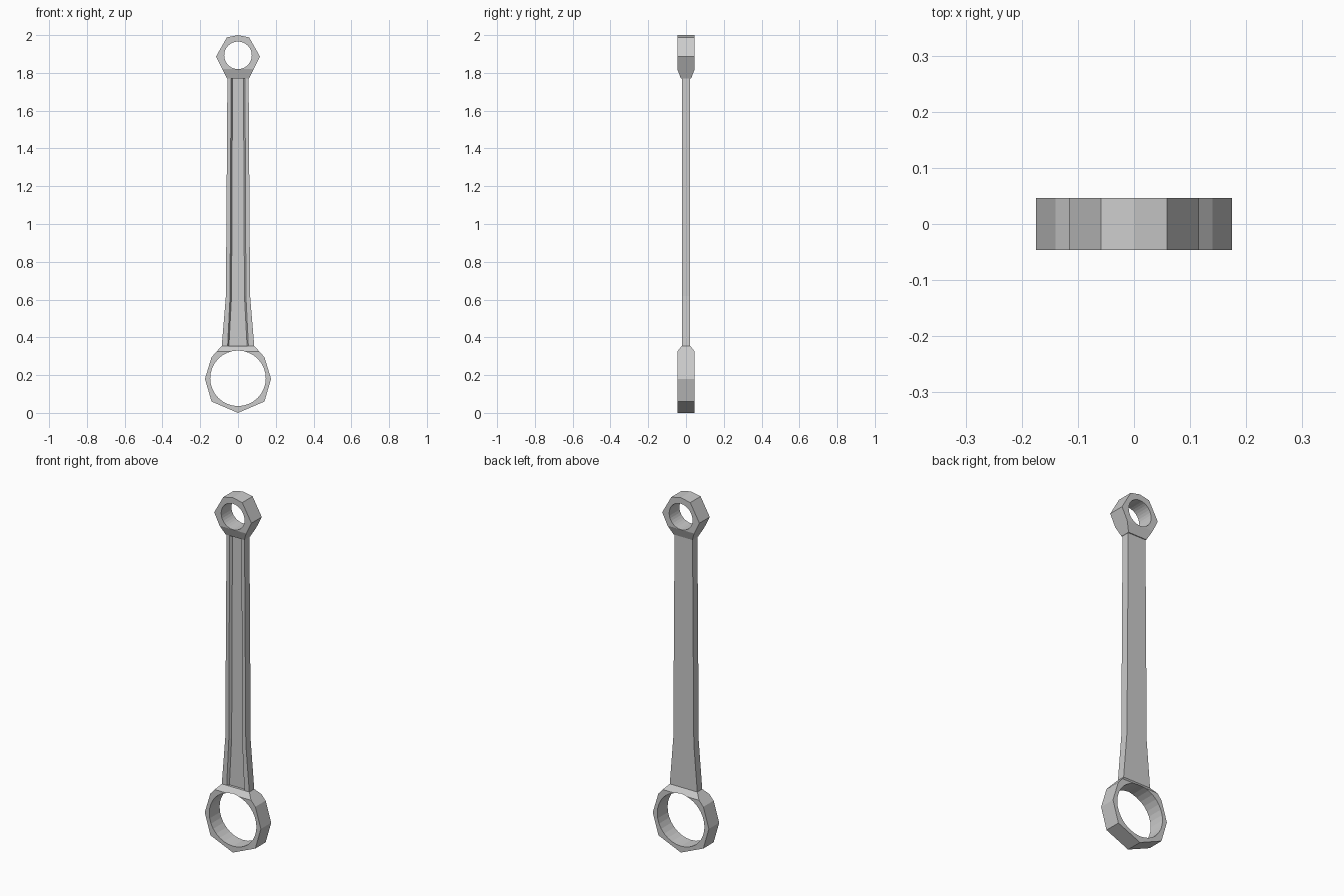
import bpy, bmesh, math
from mathutils import Matrix, Vector

if "Cube" in bpy.data.objects:
    bpy.data.objects.remove(bpy.data.objects["Cube"])

H = 0.046   # half depth of the two ring ends
R = 0.022   # half depth of the shank


def make_object(name, bm):
    bmesh.ops.recalc_face_normals(bm, faces=bm.faces)
    me = bpy.data.meshes.new(name)
    bm.to_mesh(me)
    bm.free()
    ob = bpy.data.objects.new(name, me)
    bpy.context.collection.objects.link(ob)
    return ob


def chamfer(bm, co, normal):
    geom = bm.verts[:] + bm.edges[:] + bm.faces[:]
    bmesh.ops.bisect_plane(bm, geom=geom, plane_co=co, plane_no=normal,
                           clear_outer=True)
    edges = [e for e in bm.edges if len(e.link_faces) == 1]
    bmesh.ops.holes_fill(bm, edges=edges, sides=0)


def ring_end(name, half, zc, radius, z_in, y_in, z_out):
    # Outline is mirrored; points on the centre line are used once
    outline = half + [(-x, z) for x, z in reversed(half) if x > 0]
    bm = bmesh.new()
    face = bm.faces.new([bm.verts.new((x, -H, z)) for x, z in outline])
    ext = bmesh.ops.extrude_face_region(bm, geom=[face])
    bmesh.ops.translate(bm, vec=(0, 2 * H, 0),
                        verts=[g for g in ext["geom"] if isinstance(g, bmesh.types.BMVert)])
    bmesh.ops.recalc_face_normals(bm, faces=bm.faces)
    # Slanted shoulders where the end meets the shank
    up = 1 if z_in > z_out else -1
    for s in (-1, 1):
        n = Vector((0, s * abs(z_in - z_out), up * (H - y_in)))
        chamfer(bm, (0, s * y_in, z_in), n)
    ob = make_object(name, bm)

    # Round bore
    cb = bmesh.new()
    bmesh.ops.create_cone(cb, cap_ends=True, segments=32, radius1=radius,
                          radius2=radius, depth=0.4,
                          matrix=Matrix.Translation((0, 0, zc)) @ Matrix.Rotation(math.pi / 2, 4, 'X'))
    cutter = make_object(name + "_cutter", cb)
    cutter.hide_render = True
    mod = ob.modifiers.new("bore", 'BOOLEAN')
    mod.operation = 'DIFFERENCE'
    mod.solver = 'EXACT'
    mod.object = cutter
    bpy.context.view_layer.objects.active = ob
    bpy.ops.object.modifier_apply(modifier=mod.name)
    bpy.data.objects.remove(cutter)
    return ob


# Large lower ring
ring_end("big_end",
         [(0, 0.0), (0.14, 0.06), (0.175, 0.18), (0.14, 0.295), (0.086, 0.355)],
         0.183, 0.147, 0.355, R, 0.325)

# Small upper ring
ring_end("small_end",
         [(0.058, 1.77), (0.116, 1.887), (0.059, 1.988), (0, 2.0)],
         1.893, 0.073, 1.77, 0.027, 1.82)

# Shank with a shallow groove along the front: (z, edge, groove rim, groove floor)
bm = bmesh.new()
rows = []
for z, edge, rim, floor in [(0.353, 0.086, 0.055, 0.048),
                            (0.62, 0.064, 0.042, 0.034),
                            (1.775, 0.056, 0.037, 0.029)]:
    half = [(floor, -R + 0.014), (rim, -R), (edge, -R), (edge, R)]
    section = half + [(-x, y) for x, y in reversed(half)]
    rows.append([bm.verts.new((x, y, z)) for x, y in section])
for a, b in zip(rows, rows[1:]):
    for i in range(len(a)):
        j = (i + 1) % len(a)
        bm.faces.new((a[i], a[j], b[j], b[i]))
bm.faces.new(rows[0])
bm.faces.new(rows[-1])
make_object("shank", bm)
